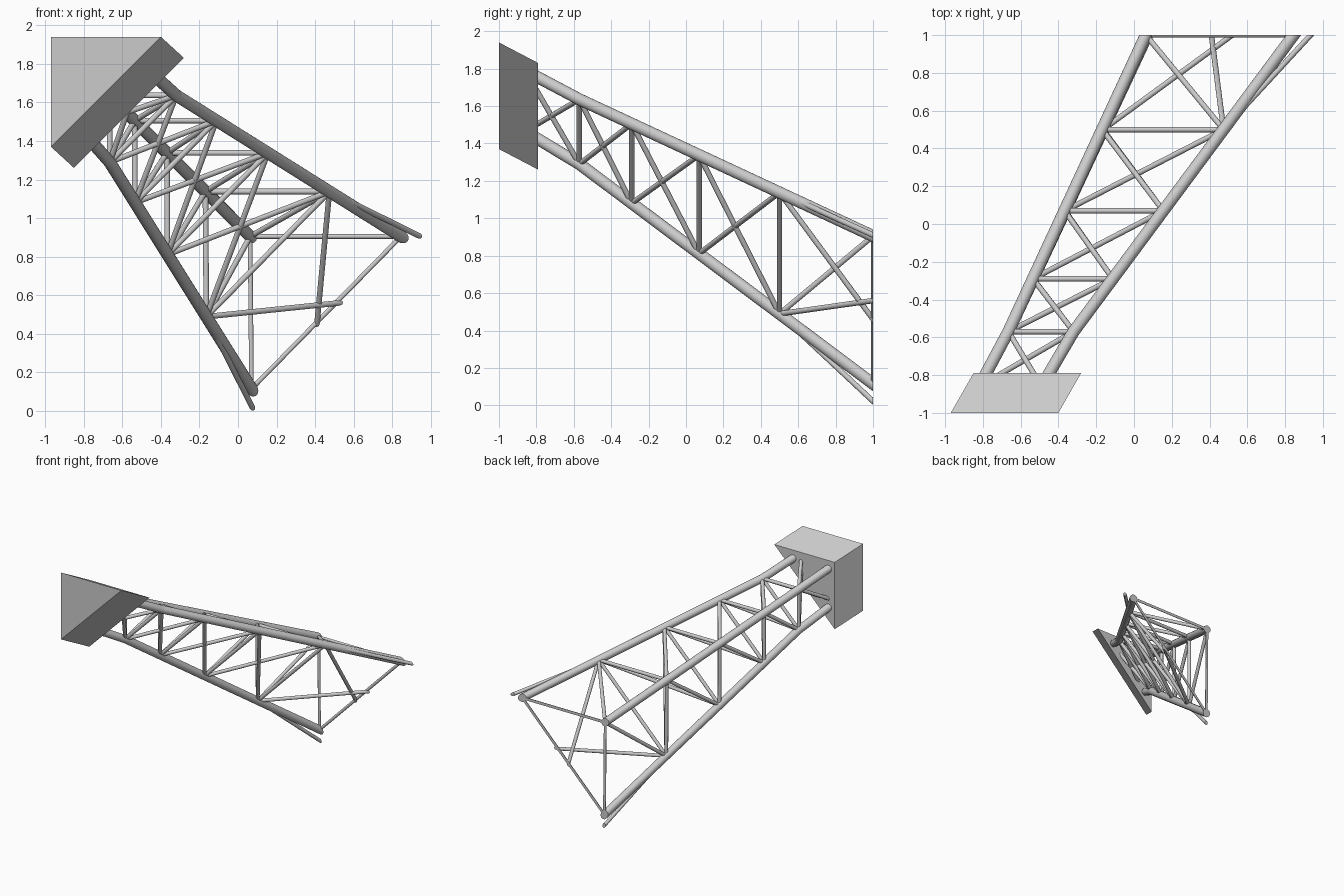
import bpy, bmesh, math
from mathutils import Vector

cube = bpy.data.objects.get("Cube")
if cube:
    bpy.data.objects.remove(cube, do_unlink=True)

steel = bpy.data.materials.new("light_grey_steel")
steel.use_nodes = True
GREY = (0.6, 0.6, 0.6, 1)
steel.diffuse_color = GREY
steel.node_tree.nodes["Principled BSDF"].inputs["Base Color"].default_value = GREY

END_Y = 1.0        # flat cut at the rear of the truss
CHORD_R = 0.032
BRACE_R = 0.0145
END_R = 0.012


def finish(name, bm, smooth):
    mesh = bpy.data.meshes.new(name)
    bm.to_mesh(mesh)
    bm.free()
    mesh.materials.append(steel)
    obj = bpy.data.objects.new(name, mesh)
    bpy.context.collection.objects.link(obj)
    if smooth:
        bpy.ops.object.select_all(action='DESELECT')
        obj.select_set(True)
        bpy.context.view_layer.objects.active = obj
        bpy.ops.object.shade_smooth_by_angle(angle=math.radians(40))
    return obj


def tube(name, a, b, radius, extend=0.0):
    """Round bar from a to b, cut flat at the rear plane."""
    a, b = Vector(a), Vector(b)
    d = (b - a).normalized()
    b = b + d * extend
    bm = bmesh.new()
    bmesh.ops.create_cone(bm, cap_ends=True, segments=20, radius1=radius,
                          radius2=radius, depth=(b - a).length)
    bmesh.ops.rotate(bm, verts=bm.verts,
                     matrix=d.to_track_quat('Z', 'Y').to_matrix())
    bmesh.ops.translate(bm, verts=bm.verts, vec=(a + b) / 2)
    cut = bmesh.ops.bisect_plane(bm, geom=bm.verts[:] + bm.edges[:] + bm.faces[:],
                                 plane_co=(0, END_Y, 0), plane_no=(0, 1, 0),
                                 clear_outer=True)
    edges = [e for e in cut["geom_cut"] if isinstance(e, bmesh.types.BMEdge)]
    if edges:
        bmesh.ops.holes_fill(bm, edges=edges)
    bmesh.ops.recalc_face_normals(bm, faces=bm.faces)
    return finish(name, bm, True)


# Mounting block: a sheared triangular prism
bm = bmesh.new()
front = [bm.verts.new(p) for p in
         ((-0.97, -1, 1.94), (-0.97, -1, 1.37), (-0.40, -1, 1.94))]
face = bm.faces.new(front)
back = bmesh.ops.extrude_face_region(bm, geom=[face])["geom"]
bmesh.ops.translate(bm, vec=(0.12, 0.21, -0.11),
                    verts=[v for v in back if isinstance(v, bmesh.types.BMVert)])
if not any(set(f.verts) == set(front) for f in bm.faces):
    bm.faces.new(front)
bmesh.ops.recalc_face_normals(bm, faces=bm.faces)
finish("mounting_block", bm, False)

# Each chord is described at the block, at the bend and at the rear cut
CHORDS = {
    "top": ((-0.82, -0.86, 1.79), (-0.665, -0.57, 1.636), (0.063, 1, 0.905)),
    "low": ((-0.82, -0.86, 1.465), (-0.665, -0.57, 1.29), (0.07, 1, 0.115)),
    "side": ((-0.49, -0.86, 1.79), (-0.32, -0.57, 1.636), (0.845, 1, 0.905)),
}
STATIONS = (-0.86, -0.57, -0.29, 0.07, 0.5, END_Y)


def node(chord, y):
    start, bend, end = (Vector(p) for p in CHORDS[chord])
    a, b = (start, bend) if y < bend.y else (bend, end)
    return a.lerp(b, (y - a.y) / (b.y - a.y))


for name, (start, bend, end) in CHORDS.items():
    tube(name + "_chord_front", start, bend, CHORD_R, 0.01)
    tube(name + "_chord_rear", bend, end, CHORD_R, 0.06)

# Triangular frames across the truss
for i, y in enumerate(STATIONS[1:], 1):
    r = END_R if y == END_Y else BRACE_R
    for a, b in (("top", "low"), ("top", "side"), ("low", "side")):
        tube(f"frame_{i}_{a}_{b}", node(a, y), node(b, y), r)

# Diagonals: single on the two square faces, crossed on the sloping face
for i, (y0, y1) in enumerate(zip(STATIONS, STATIONS[1:]), 1):
    pairs = [("low", "top"), ("side", "top")]
    if y1 < END_Y:
        pairs += [("low", "side"), ("side", "low")]
    for a, b in pairs:
        tube(f"diagonal_{i}_{a}_{b}", node(a, y0), node(b, y1), BRACE_R)

# Cut-off braces of the last bay
low, side = node("low", 0.5), node("side", 0.5)
tube("rear_cross_low", low, (0.52, 1, 0.56), BRACE_R, 0.03)
tube("rear_cross_side", side, (0.41, 1, 0.46), BRACE_R, 0.03)
tube("rear_stay_low", low, (0.073, 1, 0.022), BRACE_R, 0.05)
tube("rear_stay_side", side, (0.935, 1, 0.91), BRACE_R, 0.05)
